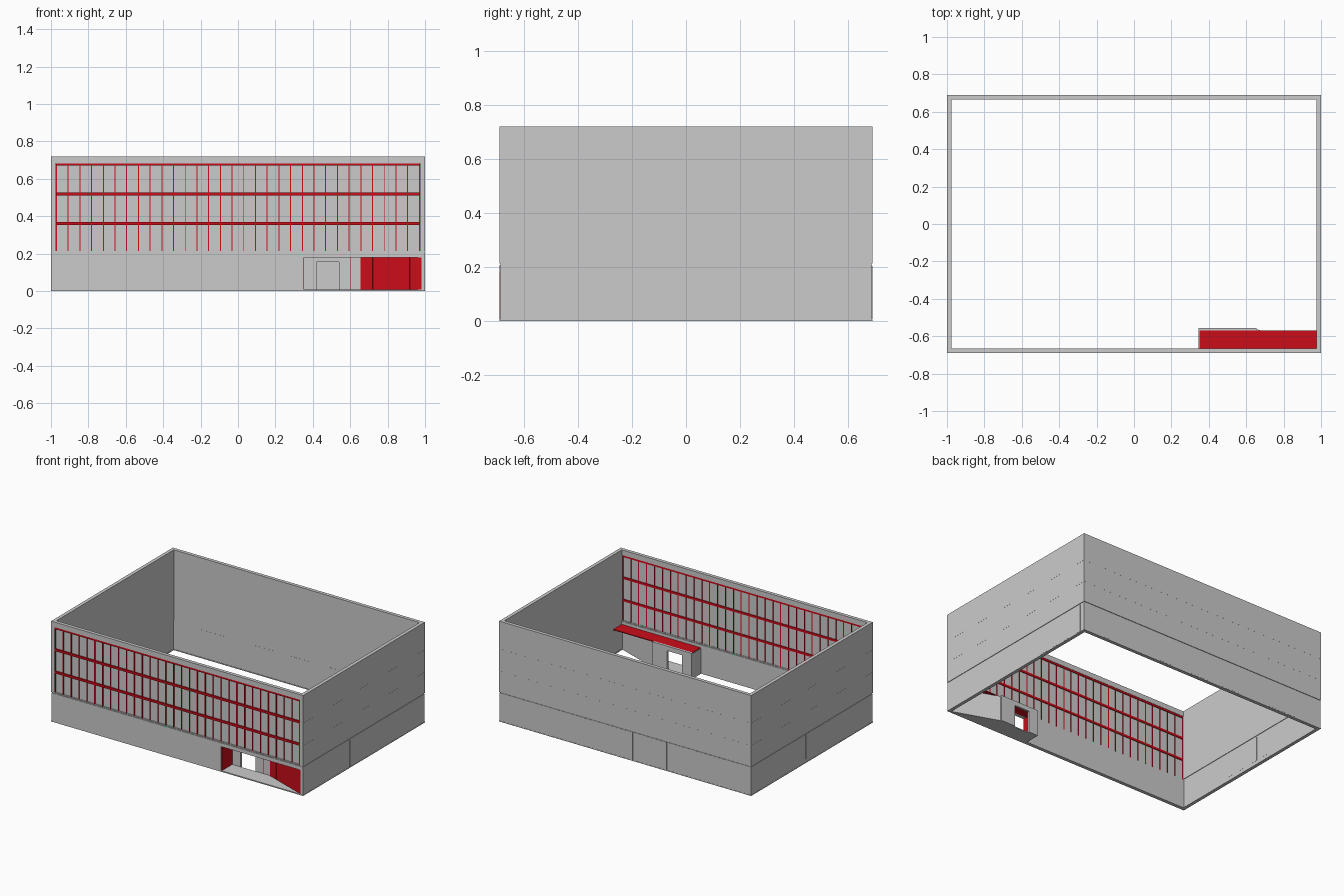
import bpy, bmesh

if "Cube" in bpy.data.objects:
    bpy.data.objects.remove(bpy.data.objects["Cube"])

red = bpy.data.materials.new("red")
red.diffuse_color = (0.6, 0.004, 0.01, 1)
red.use_nodes = True
red.node_tree.nodes["Principled BSDF"].inputs["Base Color"].default_value = red.diffuse_color


def finish(name, bm, mat=None):
    bmesh.ops.recalc_face_normals(bm, faces=bm.faces)
    me = bpy.data.meshes.new(name)
    bm.to_mesh(me)
    bm.free()
    ob = bpy.data.objects.new(name, me)
    bpy.context.collection.objects.link(ob)
    if mat:
        me.materials.append(mat)
    return ob


def add_prism(bm, pts, z0, z1):
    lo = [bm.verts.new((x, y, z0)) for x, y in pts]
    hi = [bm.verts.new((x, y, z1)) for x, y in pts]
    bm.faces.new(lo)
    bm.faces.new(hi)
    n = len(pts)
    for i in range(n):
        j = (i + 1) % n
        bm.faces.new((lo[i], lo[j], hi[j], hi[i]))


def prism(name, pts, z0, z1, mat=None):
    bm = bmesh.new()
    add_prism(bm, pts, z0, z1)
    return finish(name, bm, mat)


def boxes(name, items, mat=None):
    bm = bmesh.new()
    for x0, x1, y0, y1, z0, z1 in items:
        add_prism(bm, [(x0, y0), (x1, y0), (x1, y1), (x0, y1)], z0, z1)
    return finish(name, bm, mat)


X, Y, T = 1.0, 0.69, 0.025


def u_walls(x, y, t, z0, z1):
    """Left, right and back walls."""
    return [(-x, -x + t, -y, y, z0, z1), (x - t, x, -y, y, z0, z1),
            (-x + t, x - t, y - t, y, z0, z1)]


# Upper storeys on three sides, and the solid frame around the front glazing
boxes("upper_walls", u_walls(X, Y, T, 0.213, 0.72))
boxes("front_parapet", [(-X + T, X - T, -Y, -Y + T, 0.683, 0.72)])

# Shadow gap strip between upper storeys and ground floor
xg, yg = X - 0.004, Y - 0.004
boxes("shadow_gap", u_walls(xg, yg, 0.017, 0.205, 0.215)
      + [(-xg + 0.017, xg - 0.017, -yg, -yg + 0.017, 0.205, 0.215)])

# Ground floor walls with the entrance cut out of the front
EX0, EX1, EH = 0.35, 0.985, 0.18
boxes("ground_walls", u_walls(X - 0.001, Y - 0.001, 0.02, 0.006, 0.207))
boxes("ground_front_wall", [(-X + 0.021, EX0, -Y, -Y + T, 0.006, 0.207),
                            (EX0, X - 0.021, -Y, -Y + T, EH, 0.207)])

# Thin base plinth
boxes("plinth", u_walls(X, Y, 0.024, 0, 0.006)
      + [(-X + 0.024, EX0, -Y, -Y + T, 0, 0.006)])

# Thin storey joint strips on the solid facades
boxes("storey_joints", [b for z in (0.36, 0.52)
                        for b in u_walls(X + 0.0003, Y + 0.0003, 0.01, z, z + 0.002)])

# Ground floor window panels, barely proud on both faces
e = 0.0008
back = [(0.84, 0.78), (0.38, 0.26), (0.10, -0.06), (-0.16, -0.33), (-0.55, -0.78)]
panels = [(b, a, Y - 0.021 - e, Y - 0.001 + e, 0.007, 0.204) for a, b in back]
right = [(-0.16, -0.155), (0.25, 0.31), (0.36, 0.41), (0.47, 0.53), (0.60, 0.65)]
panels += [(X - 0.021 - e, X - 0.001 + e, a, b, 0.007, 0.204) for a, b in right]
left = [(0.13, 0.18), (0.01, 0.07), (-0.12, -0.05), (-0.21, -0.17)]
panels += [(-X + 0.001 - e, -X + 0.021 + e, a, b, 0.03, 0.204) for a, b in left]
boxes("ground_windows", panels)

# Front glazing: panes, red floor bands and slim red mullions
GX = 0.973
boxes("front_glass", [(-GX - 0.002, GX + 0.002, -0.68, -0.672, 0.213, 0.684)])
boxes("red_bands", [(-GX, GX, -0.689, -0.667, z - 0.008, z + 0.008)
                    for z in (0.36, 0.52, 0.678)], red)
n = 31
step = 2 * (GX - 0.003) / n
boxes("red_mullions", [(-GX + i * step, -GX + i * step + 0.005, -0.687, -0.668, 0.213, 0.67)
                       for i in range(n + 1)], red)

# Entrance recess: floor, ceiling, side wall, door wall and slanted wall
YB = -0.57
prism("entrance_floor", [(EX0, -Y), (EX1, -Y), (0.66, YB), (EX0, YB)], 0, 0.008)
boxes("entrance_ceiling", [(EX0, 0.975, -Y + T, YB, EH, EH + 0.006)], red)
boxes("entrance_side_wall", [(EX0 - 0.004, EX0 + 0.001, -Y + T, YB, 0, EH)])
boxes("entrance_side_lining", [(EX0 + 0.001, EX0 + 0.004, -Y + 0.001, YB, 0.008, EH)], red)
D0, D1, DH = 0.42, 0.54, 0.155
boxes("door_wall", [(EX0 - 0.004, D0, YB, YB + 0.015, 0, 0.188),
                    (D1, 0.655, YB, YB + 0.015, 0, 0.188),
                    (D0, D1, YB, YB + 0.015, DH, 0.188)])
boxes("door_post", [(0.598, 0.602, YB - 0.002, YB, 0.008, EH)], red)


def slanted(a, b, off, th):
    """Footprint along the slanted wall between fractions a and b."""
    p, q = (0.655, YB), (EX1, -Y + 0.003)
    dx, dy = q[0] - p[0], q[1] - p[1]
    L = (dx * dx + dy * dy) ** 0.5
    nx, ny = -dy / L, dx / L
    pt = lambda t, o: (p[0] + dx * t + nx * o, p[1] + dy * t + ny * o)
    return [pt(a, off), pt(b, off), pt(b, off + th), pt(a, off + th)]


prism("slanted_wall", slanted(0, 0.98, 0, 0.008), 0, EH)
bm = bmesh.new()
for a, b in ((0, 0.2), (0.206, 0.8), (0.806, 1)):
    add_prism(bm, slanted(a, b, -0.003, 0.003), 0.008, EH)
finish("slanted_red_panels", bm, red)
